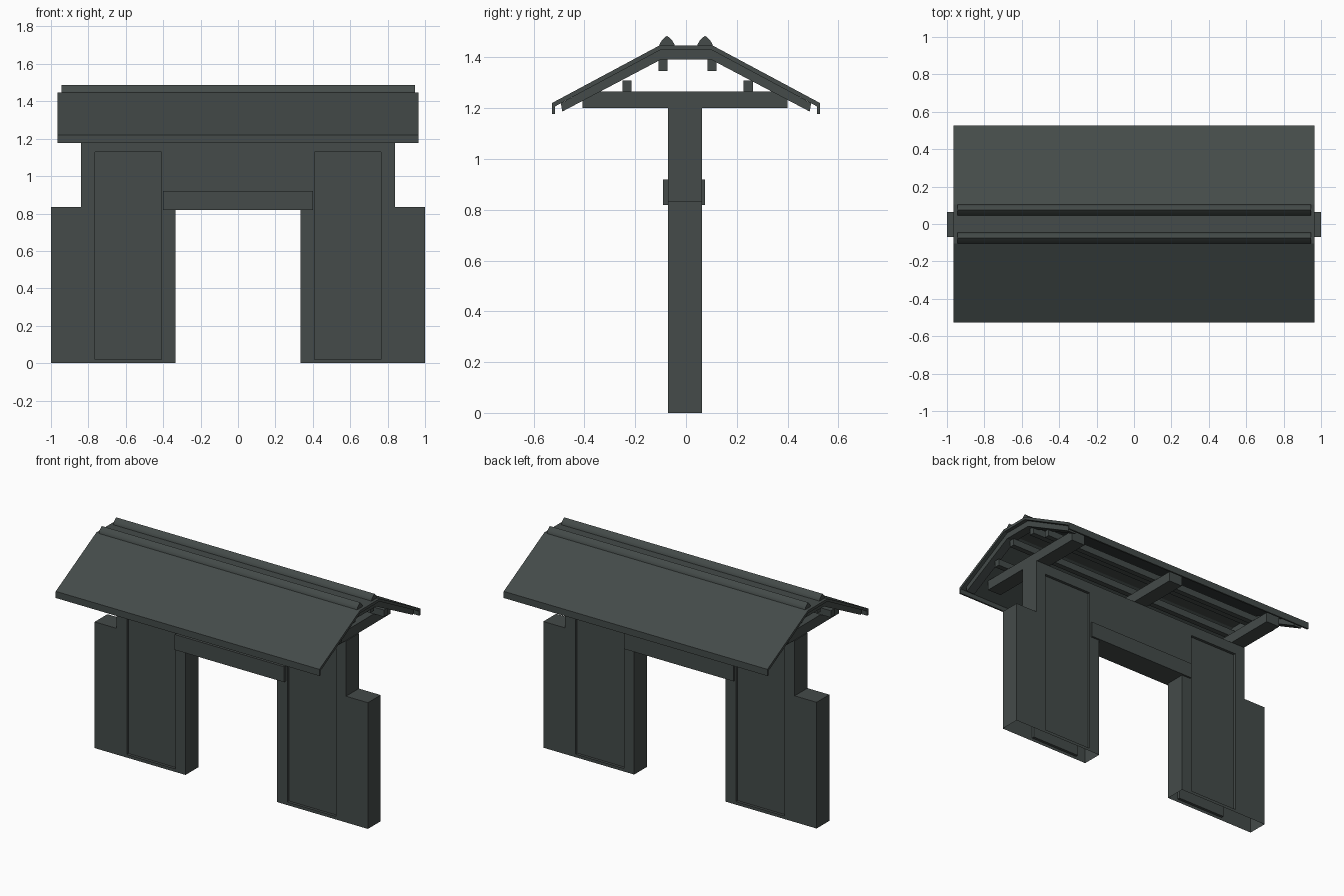
import bpy, bmesh
from mathutils import Vector

if "Cube" in bpy.data.objects:
    bpy.data.objects.remove(bpy.data.objects["Cube"])

stone = bpy.data.materials.new("dark slate grey")
stone.diffuse_color = (0.058, 0.070, 0.067, 1)
stone.use_nodes = True
stone.node_tree.nodes["Principled BSDF"].inputs["Base Color"].default_value = stone.diffuse_color


def finish(name, bm):
    bmesh.ops.recalc_face_normals(bm, faces=bm.faces)
    me = bpy.data.meshes.new(name)
    bm.to_mesh(me)
    bm.free()
    me.materials.append(stone)
    ob = bpy.data.objects.new(name, me)
    bpy.context.collection.objects.link(ob)
    return ob


def prism(name, pts, axis, a, b):
    """Extrude a 2D profile: axis 'x' takes (y, z) points, axis 'y' takes (x, z)."""
    bm = bmesh.new()
    if axis == 'x':
        vs = [bm.verts.new((a, p, q)) for p, q in pts]
        d = Vector((b - a, 0, 0))
    else:
        vs = [bm.verts.new((p, a, q)) for p, q in pts]
        d = Vector((0, b - a, 0))
    f = bm.faces.new(vs)
    ext = bmesh.ops.extrude_face_region(bm, geom=[f], use_keep_orig=True)
    bmesh.ops.translate(bm, vec=d, verts=[v for v in ext["geom"] if isinstance(v, bmesh.types.BMVert)])
    return finish(name, bm)


def box(name, x0, x1, y0, y1, z0, z1):
    return prism(name, [(x0, z0), (x1, z0), (x1, z1), (x0, z1)], 'y', y0, y1)


def mirrored(half):
    """Complete a profile given from right to the centre line."""
    return half + [(-p, q) for p, q in reversed(half)]


# Stepped gate wall with doorway
YF, YB = -0.07, 0.063
wall = prism("gate_wall", mirrored([(0.335, 0.82), (0.335, 0), (1, 0), (1, 0.835),
                                    (0.84, 0.835), (0.84, 1.2)][::1]), 'y', YF, YB)

# Recessed panels on both faces of both piers
for s in (-1, 1):
    x0, x1 = sorted((s * 0.41, s * 0.765))
    for y0, y1 in ((YF - 0.1, YF + 0.018), (YB - 0.018, YB + 0.1)):
        cutter = box("panel_cutter", x0, x1, y0, y1, 0.02, 1.13)
        cutter.hide_render = True
        mod = wall.modifiers.new("recess", 'BOOLEAN')
        mod.operation = 'DIFFERENCE'
        mod.solver = 'EXACT'
        mod.object = cutter
        bpy.context.view_layer.objects.active = wall
        bpy.ops.object.modifier_apply(modifier=mod.name)
        bpy.data.objects.remove(cutter)

# The wall is open underneath
bm = bmesh.new()
bm.from_mesh(wall.data)
low = [f for f in bm.faces if all(v.co.z < 0.001 for v in f.verts)]
bmesh.ops.delete(bm, geom=low, context='FACES')
bm.to_mesh(wall.data)
bm.free()

# Lintel over the doorway
box("lintel", -0.4, 0.4, -0.09, 0.075, 0.818, 0.92)

# Cross beams on top of the wall
for x in (-0.785, 0, 0.785):
    box("cross_beam", x - 0.05, x + 0.05, -0.408, 0.4, 1.2, 1.265)

# Purlins along the roof
for s in (-1, 1):
    for name, c, z0, z1 in (("lower_purlin", 0.239, 1.265, 1.31), ("upper_purlin", 0.096, 1.346, 1.392)):
        y = s * c + 0.006
        box(name, -0.91, 0.91, y - 0.018, y + 0.018, z0, z1)

# Roof shell with turned-down eaves
prism("roof_shell", mirrored([(0.516, 1.207), (0.516, 1.177), (0.527, 1.177), (0.527, 1.221),
                              (0.103, 1.448)]) + [(-0.1, 1.43), (0.1, 1.43)], 'x', -0.965, 0.965)

# Rafter frames under the roof ends
for x in (-0.91, 0.91):
    prism("end_rafter", mirrored([(0.1, 1.391), (0.487, 1.187), (0.493, 1.219), (0.1, 1.431)]),
          'x', x - 0.03, x + 0.03)

# Twin ridge caps
for c in (-0.075, 0.075):
    cap = [(c + p, z) for p, z in ((-0.029, 1.44), (-0.029, 1.452), (-0.02, 1.468), (0, 1.486),
                                   (0.02, 1.468), (0.029, 1.452), (0.029, 1.44))]
    ridge = prism("ridge_cap", cap, 'x', -0.945, 0.945)
    bpy.ops.object.select_all(action='DESELECT')
    ridge.select_set(True)
    bpy.context.view_layer.objects.active = ridge
    bpy.ops.object.shade_smooth_by_angle(angle=0.7)
